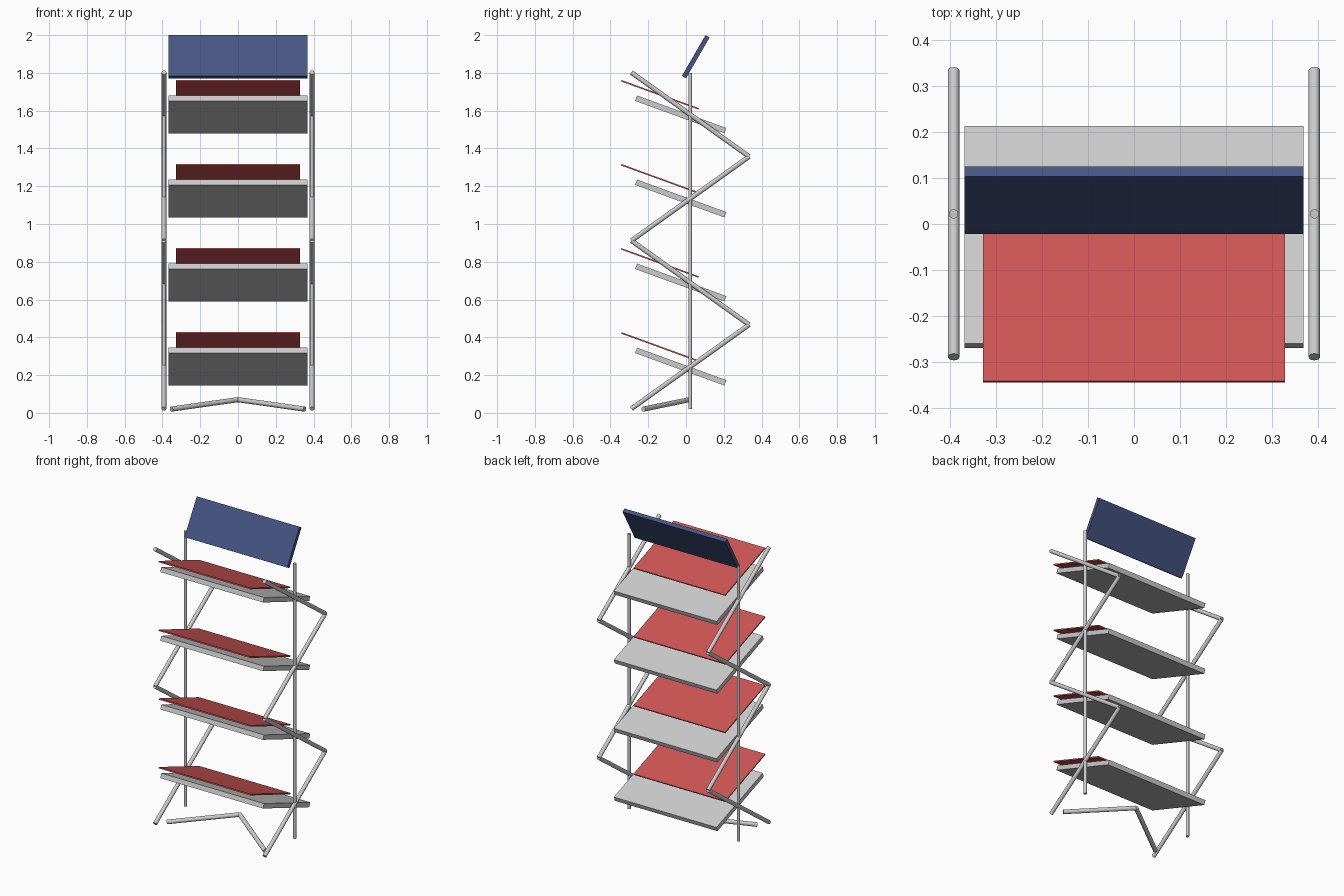
import bpy, math
from mathutils import Vector

if "Cube" in bpy.data.objects:
    bpy.data.objects.remove(bpy.data.objects["Cube"])


def material(name, rgb):
    m = bpy.data.materials.new(name)
    m.diffuse_color = (*rgb, 1)
    m.use_nodes = True
    m.node_tree.nodes["Principled BSDF"].inputs["Base Color"].default_value = m.diffuse_color
    return m


RED = material("red", (0.62, 0.09, 0.09))
BLUE = material("blue", (0.06, 0.09, 0.23))


def panel(name, size, loc, tilt, mat=None):
    bpy.ops.mesh.primitive_cube_add(size=1, location=loc, rotation=(math.radians(tilt), 0, 0))
    o = bpy.context.object
    o.name = name
    o.scale = size
    bpy.ops.object.transform_apply(location=False, rotation=False, scale=True)
    if mat:
        o.data.materials.append(mat)
    return o


def tube(name, a, b, r):
    a, b = Vector(a), Vector(b)
    bpy.ops.mesh.primitive_cylinder_add(vertices=20, radius=r, depth=(b - a).length,
                                        location=(a + b) / 2)
    o = bpy.context.object
    o.name = name
    o.rotation_euler = (b - a).to_track_quat('Z', 'Y').to_euler()
    bpy.ops.object.shade_smooth_by_angle()
    return o


PITCH = 0.445  # vertical spacing of the tiers

# side frames: upright post, zigzag tubes and splayed foot bar
for side, x in (("left", -0.392), ("right", 0.392)):
    tube(side + "_post", (x, 0.022, 0.02), (x, 0.022, 1.80), 0.01)
    for i in range(4):
        ya, yb = (-0.289, 0.334) if i % 2 == 0 else (0.334, -0.289)
        z = 0.022 + i * PITCH
        tube(f"{side}_zigzag_{i}", (x, ya, z), (x, yb, z + PITCH), 0.0125)
    s = math.copysign(1, x)
    tube(side + "_foot_bar", (s * 0.353, -0.225, 0.02), (0, 0.018, 0.07), 0.0135)

# four tilted shelves, each with a thin red tray insert above
for i in range(4):
    z = i * PITCH
    panel(f"shelf_{i}", (0.736, 0.503, 0.03), (0, -0.028, 0.245 + z), -20)
    panel(f"tray_insert_{i}", (0.656, 0.436, 0.008), (0, -0.138, 0.349 + z), -20, RED)

# header board leaning back
panel("header_board", (0.736, 0.025, 0.25), (0, 0.0515, 1.8855), -30, BLUE)
